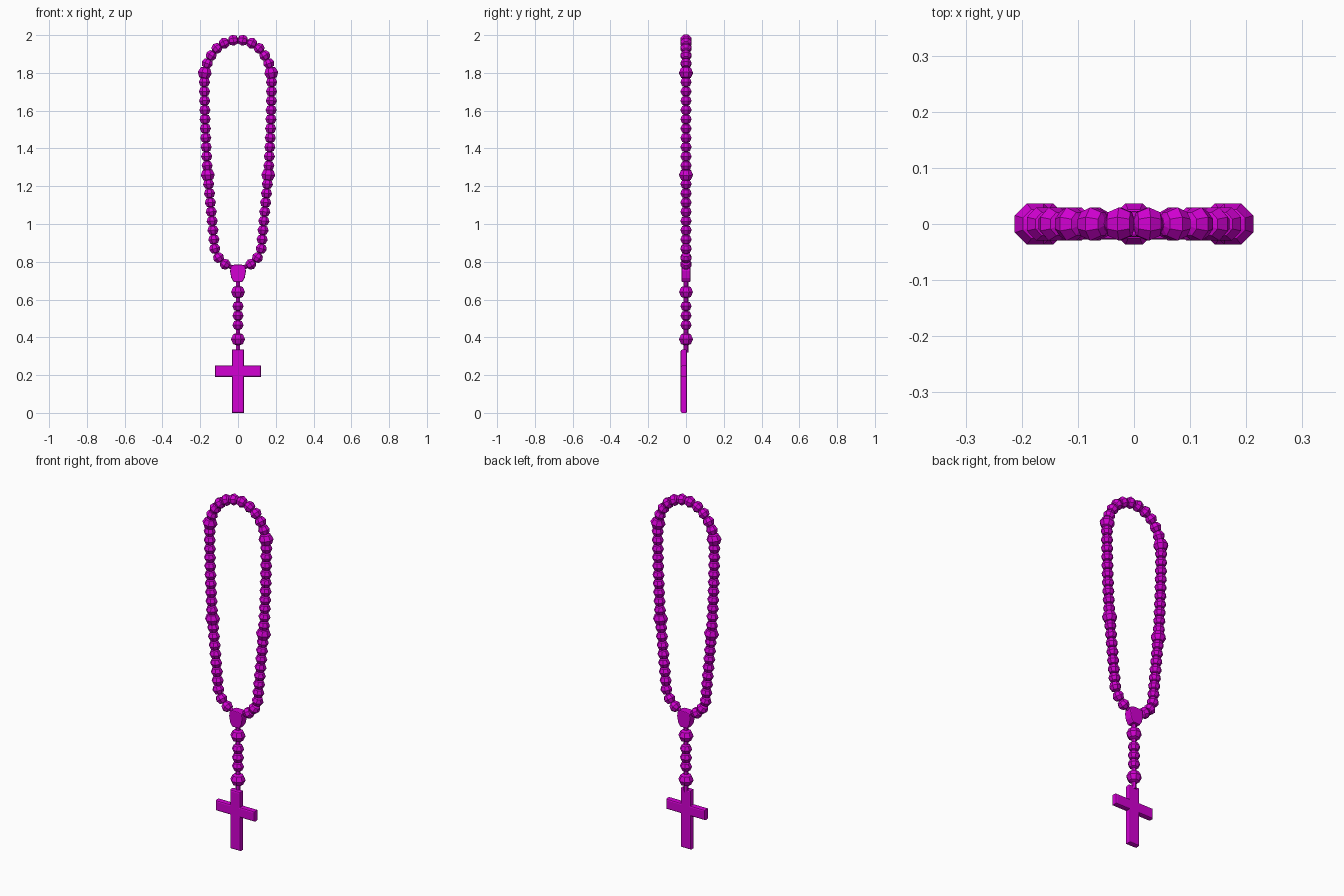
import bpy, bmesh, math
from mathutils import Vector, Matrix

if "Cube" in bpy.data.objects:
    bpy.data.objects.remove(bpy.data.objects["Cube"])

mat = bpy.data.materials.new("magenta")
mat.diffuse_color = (0.65, 0.0, 0.65, 1)
mat.use_nodes = True
mat.node_tree.nodes["Principled BSDF"].inputs["Base Color"].default_value = mat.diffuse_color


def add_object(name, bm):
    bmesh.ops.recalc_face_normals(bm, faces=bm.faces)
    me = bpy.data.meshes.new(name)
    bm.to_mesh(me)
    bm.free()
    me.materials.append(mat)
    ob = bpy.data.objects.new(name, me)
    bpy.context.collection.objects.link(ob)
    return ob


def beads(name, items, radius):
    """Low-poly beads, each with its poles along the string."""
    bm = bmesh.new()
    for pos, direction in items:
        m = (Matrix.Translation(pos) @ direction.to_track_quat('Z', 'Y').to_matrix().to_4x4()
             @ Matrix.Rotation(math.pi / 8, 4, 'Z') @ Matrix.Diagonal((1, 1, 0.9, 1)))
        bmesh.ops.create_uvsphere(bm, u_segments=8, v_segments=4, radius=radius, matrix=m)
    return add_object(name, bm)


def cord(name, points, radius):
    """Thin six-sided cord through the bead centres."""
    bm = bmesh.new()
    for a, b in zip(points, points[1:]):
        d = b - a
        m = Matrix.Translation((a + b) / 2) @ d.to_track_quat('Z', 'Y').to_matrix().to_4x4()
        bmesh.ops.create_cone(bm, segments=6, radius1=radius, radius2=radius,
                              depth=d.length, cap_ends=True, matrix=m)
    return add_object(name, bm)


def prism(name, outline, y0, y1, bevel):
    """Front outline extruded in depth, with softened rims."""
    bm = bmesh.new()
    f = bm.faces.new([bm.verts.new((x, y0, z)) for x, z in outline])
    ext = bmesh.ops.extrude_face_region(bm, geom=[f])
    for v in ext['geom']:
        if isinstance(v, bmesh.types.BMVert):
            v.co.y = y1
    rims = [e for e in bm.edges if abs(e.verts[0].co.y - e.verts[1].co.y) < 1e-6]
    bmesh.ops.bevel(bm, geom=rims, offset=bevel, segments=2, profile=0.5, affect='EDGES')
    return add_object(name, bm)


# Right half of the loop, from the top centre down to the centrepiece
half = [(0.025, 1.973), (0.073, 1.957), (0.112, 1.93), (0.142, 1.892), (0.163, 1.85), (0.176, 1.80)]
half += [(0.178 - 0.018 * (i / 11) ** 2, 1.80 - 0.0491 * i) for i in range(1, 12)]
half += [(0.160 - 0.0046 * i, 1.26 - 0.0488 * i) for i in range(1, 9)]
half += [(0.103, 0.822), (0.068, 0.787)]
right = [Vector((x, 0, z)) for x, z in half]
left = [Vector((-p.x, 0, p.z)) for p in right]
end = Vector((0.02, 0, 0.765))
loop = [Vector((-0.02, 0, 0.765))] + left[::-1] + right + [end]

# Loop beads: a large one between each group of ten
small, large = [], []
for i in range(1, len(loop) - 1):
    item = (loop[i], loop[i + 1] - loop[i - 1])
    (large if i % 11 == 0 else small).append(item)

# Hanging tail beads
up = Vector((0, 0, 1))
small += [(Vector((0, 0, z)), up) for z in (0.565, 0.515, 0.465)]
large += [(Vector((0, 0, z)), up) for z in (0.64, 0.39)]
beads("small_beads", small, 0.032)
beads("large_beads", large, 0.040)

# Cords
cord("loop_cord", loop, 0.012)
cord("tail_cord", [Vector((0, 0, 0.70)), Vector((0, 0, 0.32))], 0.012)

# Shield-shaped centrepiece
side = [(0.022, 0.692), (0.036, 0.715), (0.042, 0.75), (0.038, 0.777), (0.02, 0.785)]
prism("centrepiece", side + [(-x, z) for x, z in reversed(side)], -0.023, 0.023, 0.005)

# Cross
w, a, z0, z1 = 0.032, 0.122, 0.191, 0.25
arm = [(w, 0.0), (w, z0), (a, z0), (a, z1), (w, z1), (w, 0.335)]
prism("cross", arm + [(-x, z) for x, z in reversed(arm)], -0.028, 0.006, 0.008)
